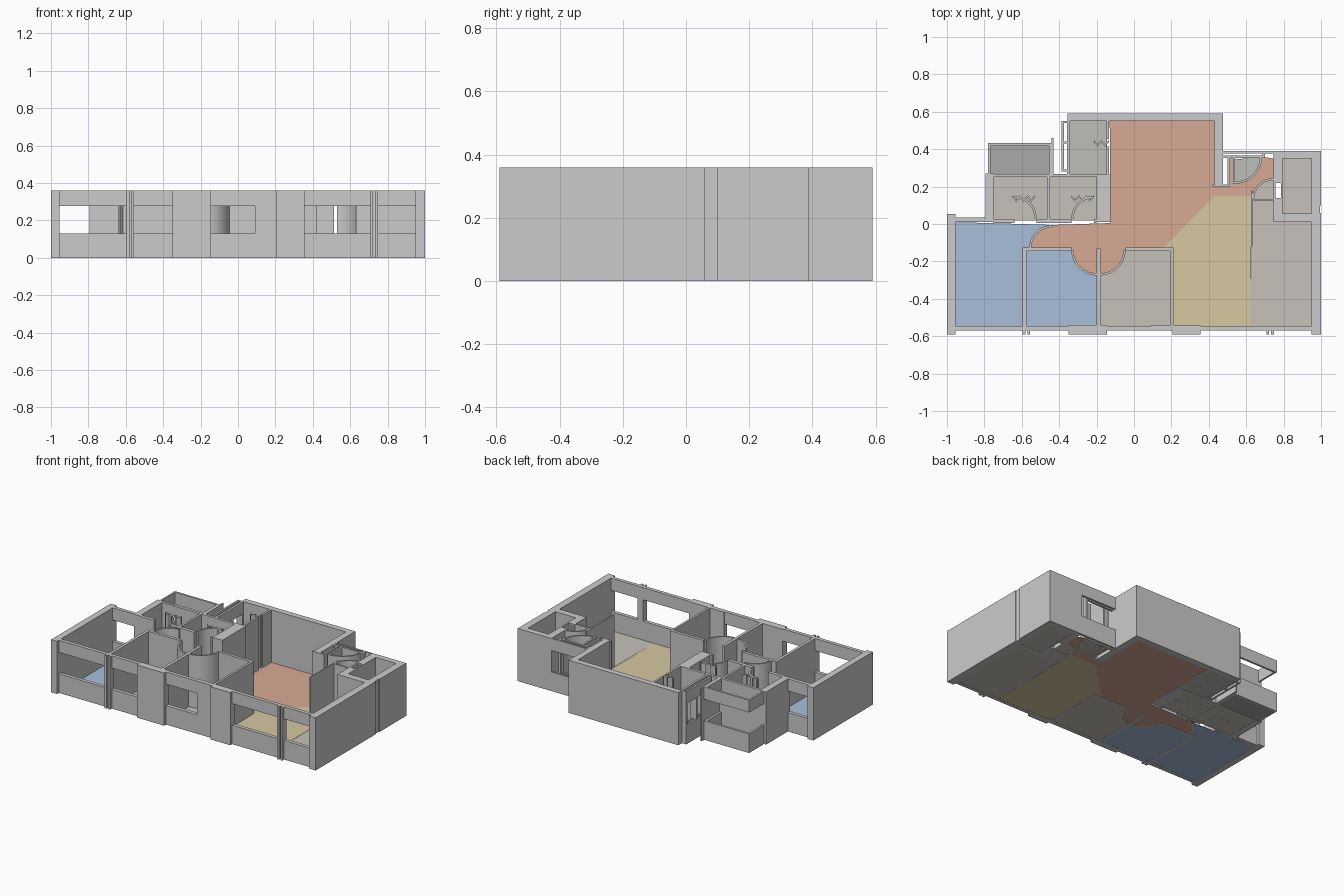
import bpy, bmesh
from math import cos, sin, radians

if "Cube" in bpy.data.objects:
    bpy.data.objects.remove(bpy.data.objects["Cube"])

H, SILL, HEAD = 0.36, 0.13, 0.277


def make(name, bm, mat=None):
    bmesh.ops.recalc_face_normals(bm, faces=bm.faces)
    me = bpy.data.meshes.new(name)
    bm.to_mesh(me)
    bm.free()
    ob = bpy.data.objects.new(name, me)
    bpy.context.collection.objects.link(ob)
    if mat:
        me.materials.append(mat)
    return ob


def prism(name, pts, z0=0.0, z1=H):
    bm = bmesh.new()
    f = bm.faces.new([bm.verts.new((x, y, z0)) for x, y in pts])
    ext = bmesh.ops.extrude_face_region(bm, geom=[f])["geom"]
    top = [v for v in ext if isinstance(v, bmesh.types.BMVert)]
    bmesh.ops.translate(bm, verts=top, vec=(0, 0, z1 - z0))
    return make(name, bm)


def wall(name, x0, x1, y0, y1, z0=0.0, z1=H):
    return prism(name, [(x0, y0), (x1, y0), (x1, y1), (x0, y1)], z0, z1)


def window(name, x0, x1, y0, y1):
    wall(name + "_sill", x0, x1, y0, y1, 0, SILL)
    wall(name + "_lintel", x0, x1, y0, y1, HEAD, H)


def arc(cx, cy, r, a0, a1, n=12):
    return [(cx + r * cos(radians(a0 + (a1 - a0) * i / n)),
             cy + r * sin(radians(a0 + (a1 - a0) * i / n))) for i in range(n + 1)]


def door_arc(name, cx, cy, r, a0, a1):
    prism(name, arc(cx, cy, r, a0, a1) + arc(cx, cy, r - 0.012, a1, a0))


def material(name, r, g, b):
    m = bpy.data.materials.new(name)
    m.diffuse_color = (r, g, b, 1)
    m.use_nodes = True
    m.node_tree.nodes["Principled BSDF"].inputs["Base Color"].default_value = m.diffuse_color
    return m


def floor(name, pts, mat):
    bm = bmesh.new()
    f = bm.faces.new([bm.verts.new((x, y, 0.001)) for x, y in pts])
    f.normal_update()
    ob = make(name, bm, mat)
    if ob.data.polygons[0].normal.z < 0:
        ob.data.flip_normals()


def rect(x0, x1, y0, y1):
    return [(x0, y0), (x1, y0), (x1, y1), (x0, y1)]


blue = material("blue_floor", 0.40, 0.52, 0.70)
salmon = material("salmon_floor", 0.68, 0.40, 0.30)
tan = material("tan_floor", 0.68, 0.58, 0.36)
beige = material("beige_floor", 0.57, 0.54, 0.49)
green = material("kitchen_floor", 0.50, 0.52, 0.48)
dark = material("balcony_floor", 0.40, 0.40, 0.40)

# door swings: centre, radius, start and end angle
doors = {
    "bedroom_1": (-0.436, -0.13, 0.125, 90, 180),
    "bedroom_2": (-0.20, -0.14, 0.135, 180, 270),
    "bedroom_3": (-0.18, -0.14, 0.135, 270, 360),
    "entry": (0.54, 0.36, 0.145, 270, 360),
    "utility": (0.745, 0.13, 0.115, 90, 180),
    "bath_1": (-0.64, 0.03, 0.12, 0, 90),
    "bath_2": (-0.215, 0.03, 0.12, 90, 180),
}
for n, d in doors.items():
    door_arc(n + "_door_swing", *d)


def swing(n, back=False):
    p = arc(*doors[n])
    return p[::-1] if back else p


# floors
floor("bedroom_1_floor", [(-0.955, 0.01), (-0.955, -0.545), (-0.59, -0.545), (-0.59, -0.13)]
      + swing("bedroom_1", True), blue)
floor("bedroom_2_floor", [(-0.575, -0.14), (-0.575, -0.545), (-0.2, -0.545)]
      + swing("bedroom_2", True), blue)
floor("bedroom_3_floor", [(-0.18, -0.545), (0.2, -0.545), (0.2, -0.14)]
      + swing("bedroom_3", True), beige)
floor("living_floor", [(-0.13, 0.55), (-0.125, 0.005)] + swing("bedroom_1")
      + [(-0.34, -0.13)] + swing("bedroom_2") + swing("bedroom_3")
      + [(-0.045, -0.125), (0.16, -0.125), (0.43, 0.15), (0.625, 0.15)]
      + swing("utility", True) + [(0.745, 0.35)] + swing("entry", True)
      + [(0.535, 0.35), (0.505, 0.35), (0.505, 0.21), (0.43, 0.21), (0.43, 0.55)], salmon)
floor("dining_floor", [(0.205, -0.545), (0.625, -0.545), (0.625, 0.15), (0.43, 0.15),
                       (0.16, -0.125), (0.205, -0.125)], tan)
floor("side_room_floor", [(0.625, -0.545), (0.95, -0.545), (0.95, 0.01), (0.745, 0.01)]
      + swing("utility"), beige)
floor("entry_floor", [(0.54, 0.345)] + swing("entry"), green)
floor("store_floor", rect(0.795, 0.95, 0.055, 0.35), beige)
floor("kitchen_floor", rect(-0.345, -0.145, 0.265, 0.55), green)
floor("bath_1_floor", rect(-0.75, -0.465, 0.02, 0.25), beige)
floor("bath_2_floor", rect(-0.45, -0.2, 0.02, 0.25), beige)
floor("balcony_floor", rect(-0.775, -0.455, 0.27, 0.42), dark)

# outer solid walls
wall("left_wall", -1.0, -0.955, -0.59, 0.053)
wall("right_wall_front", 0.95, 1.0, -0.59, 0.06)
wall("right_wall_recess", 0.95, 0.994, 0.06, 0.1)
wall("right_wall_back", 0.95, 1.0, 0.1, 0.39)
wall("store_back_wall", 0.745, 0.95, 0.35, 0.39)
wall("store_front_wall", 0.745, 0.95, 0.01, 0.055)
wall("living_back_wall", -0.355, 0.475, 0.55, 0.59)
wall("living_right_wall", 0.43, 0.475, 0.21, 0.55)

# store side wall around a small duct
wall("store_side_wall_front", 0.745, 0.795, 0.055, 0.14)
wall("store_side_wall_back", 0.745, 0.795, 0.22, 0.35)
wall("duct_left", 0.745, 0.757, 0.14, 0.22)
wall("duct_right", 0.785, 0.795, 0.14, 0.22)

# front wall: windows, piers and mullion posts
for i, (a, b) in enumerate([(-0.955, -0.595), (-0.555, -0.35), (-0.145, 0.09),
                            (0.355, 0.71), (0.745, 0.95)]):
    window(f"front_window_{i + 1}", a, b, -0.57, -0.545)
wall("front_pier_left", -0.35, -0.145, -0.59, -0.54)
wall("front_pier_inner", 0.09, 0.205, -0.57, -0.54)
wall("front_pier_right", 0.205, 0.355, -0.59, -0.54)
for i, x in enumerate((-0.575, 0.7275)):
    wall(f"mullion_{i + 1}", x - 0.02, x + 0.02, -0.57, -0.545)
    for s in (-1, 1):
        wall(f"mullion_fin_{i + 1}", x + s * 0.013 - 0.007, x + s * 0.013 + 0.007, -0.59, -0.57)

# back wall of the left bedroom and the bathrooms
window("bedroom_back_window", -0.955, -0.795, 0.01, 0.035)
wall("bath_left_wall", -0.795, -0.75, 0.01, 0.27)
wall("bath_front_wall_1", -0.75, -0.64, 0.005, 0.028)
wall("bath_front_wall_2", -0.52, -0.335, 0.005, 0.028)
wall("bath_front_wall_3", -0.215, -0.2, 0.005, 0.028)
wall("bath_divider", -0.465, -0.45, 0.028, 0.25)
wall("bath_back_wall", -0.75, -0.2, 0.25, 0.268)
wall("kitchen_pier", -0.2, -0.125, 0.01, 0.265)

# balcony enclosure and kitchen window screens
window("balcony_back", -0.78, -0.435, 0.418, 0.432)
window("balcony_left", -0.78, -0.768, 0.27, 0.418)
window("balcony_right", -0.455, -0.435, 0.268, 0.418)
wall("balcony_fin", -0.44, -0.43, 0.268, 0.46)
window("kitchen_screen_outer", -0.388, -0.375, 0.28, 0.55)
window("kitchen_screen_inner", -0.358, -0.343, 0.268, 0.55)
for i, y in enumerate((0.28, 0.43, 0.54)):
    wall(f"kitchen_screen_post_{i + 1}", -0.388, -0.345, y, y + 0.012)
wall("kitchen_living_wall", -0.147, -0.133, 0.265, 0.415)
wall("kitchen_living_wall_back", -0.147, -0.133, 0.455, 0.55)

# folding panels: rows of slanted slats
for name, x0, y0, n in (("bath_1", -0.65, 0.13, 6), ("bath_2", -0.335, 0.13, 6),
                        ("kitchen", -0.215, 0.425, 4)):
    for i in range(n):
        x, s = x0 + i * 0.02, 0.012 * (-1) ** i
        prism(f"{name}_slat", [(x, y0 + s), (x + 0.02, y0 - s),
                               (x + 0.02, y0 - s + 0.012), (x, y0 + s + 0.012)])

# interior partitions
wall("bedroom_1_2_wall", -0.595, -0.575, -0.545, -0.125)
wall("bedroom_2_back_wall", -0.575, -0.335, -0.145, -0.125)
wall("bedroom_2_3_wall", -0.2, -0.18, -0.545, -0.13)
wall("bedroom_3_back_wall", -0.045, 0.21, -0.145, -0.125)
wall("bedroom_3_right_wall", 0.195, 0.21, -0.545, -0.145)
wall("side_room_screen", 0.625, 0.634, -0.12, 0.18)

# entry recess
window("entry_window_outer", 0.475, 0.745, 0.378, 0.39)
window("entry_window_inner", 0.475, 0.69, 0.352, 0.366)
wall("entry_jamb_right", 0.685, 0.7, 0.352, 0.378)
wall("entry_side_wall", 0.5, 0.512, 0.2, 0.352)
wall("entry_door_leaf", 0.528, 0.54, 0.215, 0.352)
wall("entry_stub", 0.42, 0.5, 0.2, 0.212)
wall("utility_door_leaf", 0.64, 0.745, 0.125, 0.134)
